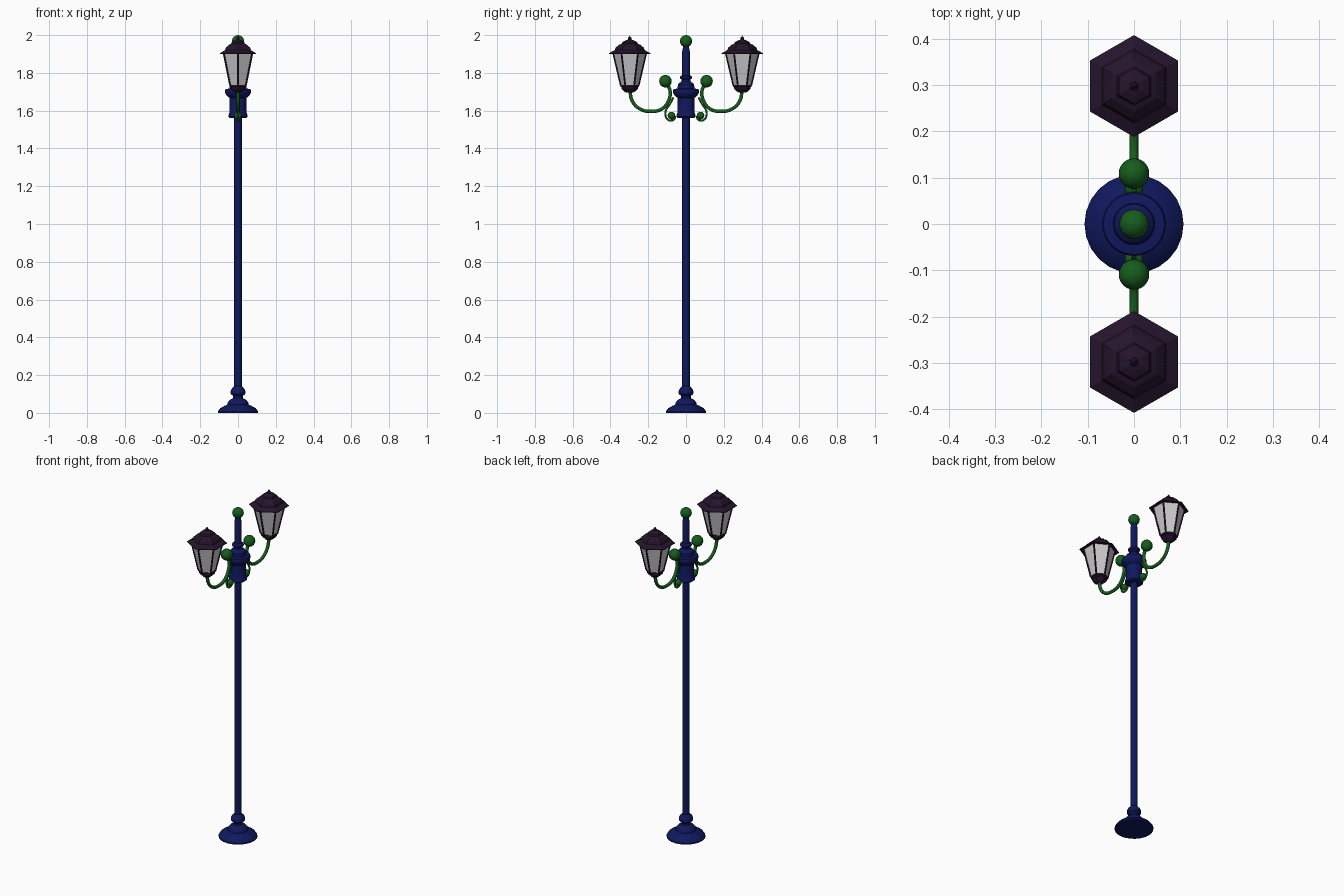
import bpy, bmesh, math

if "Cube" in bpy.data.objects:
    bpy.data.objects.remove(bpy.data.objects["Cube"])

def mat(name, rgb):
    m = bpy.data.materials.new(name)
    m.diffuse_color = (*rgb, 1)
    m.use_nodes = True
    m.node_tree.nodes["Principled BSDF"].inputs["Base Color"].default_value = m.diffuse_color
    return m

NAVY = mat("navy_paint", (0.005, 0.009, 0.11))
GREEN = mat("green_paint", (0.008, 0.11, 0.012))
DARK = mat("dark_metal", (0.018, 0.007, 0.025))

def smooth(ob, angle=35):
    bpy.ops.object.select_all(action='DESELECT')
    ob.select_set(True)
    bpy.context.view_layer.objects.active = ob
    bpy.ops.object.shade_smooth_by_angle(angle=math.radians(angle))

def lathe(name, profile, sides, y=0, material=None, soft=True):
    """Revolve (radius, z) points about the vertical axis; first vertex on +y."""
    bm = bmesh.new()
    rings = []
    for r, z in profile:
        if r == 0:
            rings.append([bm.verts.new((0, y, z))] * sides)
        else:
            rings.append([bm.verts.new((r * math.sin(2 * math.pi * i / sides),
                                        y + r * math.cos(2 * math.pi * i / sides), z))
                          for i in range(sides)])
    for a, b in zip(rings, rings[1:]):
        for i in range(sides):
            j = (i + 1) % sides
            quad = list(dict.fromkeys((a[i], a[j], b[j], b[i])))
            bm.faces.new(quad)
    for ring, (r, z) in ((rings[0], profile[0]), (rings[-1], profile[-1])):
        if r:
            bm.faces.new(ring)
    bmesh.ops.recalc_face_normals(bm, faces=bm.faces)
    me = bpy.data.meshes.new(name)
    bm.to_mesh(me)
    bm.free()
    ob = bpy.data.objects.new(name, me)
    bpy.context.collection.objects.link(ob)
    if material:
        me.materials.append(material)
    if soft:
        smooth(ob)
    return ob

def ball(name, y, z, r):
    bpy.ops.mesh.primitive_uv_sphere_add(segments=24, ring_count=12, radius=r, location=(0, y, z))
    ob = bpy.context.object
    ob.name = name
    ob.data.materials.append(GREEN)
    smooth(ob)

def tube(name, points, radius, material, straight=False):
    cu = bpy.data.curves.new(name, 'CURVE')
    cu.dimensions = '3D'
    cu.bevel_depth = radius
    cu.bevel_resolution = 1 if straight else 3
    cu.resolution_u = 6
    cu.use_fill_caps = True
    sp = cu.splines.new('BEZIER')
    sp.bezier_points.add(len(points) - 1)
    for bp, p in zip(sp.bezier_points, points):
        bp.co = p
        bp.handle_left_type = bp.handle_right_type = 'VECTOR' if straight else 'AUTO'
    cu.materials.append(material)
    ob = bpy.data.objects.new(name, cu)
    bpy.context.collection.objects.link(ob)
    bpy.ops.object.select_all(action='DESELECT')
    ob.select_set(True)
    bpy.context.view_layer.objects.active = ob
    bpy.ops.object.convert(target='MESH')
    smooth(bpy.context.object, 50)

# Post: foot, shaft, collar and upper spindle
lathe("foot", [(0.107, 0), (0.107, 0.008), (0.095, 0.024), (0.07, 0.038), (0.056, 0.044),
               (0.054, 0.056), (0.042, 0.07), (0.026, 0.078), (0.026, 0.09), (0.038, 0.1),
               (0.04, 0.112), (0.036, 0.124), (0.024, 0.138), (0.02, 0.142)], 24, material=NAVY)
lathe("post", [(0.02, 0.13), (0.02, 1.58)], 24, material=NAVY)
lathe("collar", [(0.02, 1.56), (0.044, 1.562), (0.051, 1.568), (0.05, 1.578), (0.045, 1.59),
                 (0.045, 1.668), (0.056, 1.676), (0.067, 1.69), (0.069, 1.705), (0.066, 1.714),
                 (0.045, 1.717), (0.043, 1.738), (0.034, 1.748), (0.023, 1.755), (0.023, 1.765),
                 (0.032, 1.771), (0.032, 1.781), (0.02, 1.788)], 24, material=NAVY)
lathe("spindle", [(0.02, 1.78), (0.02, 1.915), (0.017, 1.93), (0.015, 1.95)], 24, material=NAVY)
ball("top_ball", 0, 1.968, 0.032)

ARM = [(0.298, 1.71), (0.284, 1.65), (0.245, 1.61), (0.19, 1.596), (0.13, 1.608),
       (0.096, 1.645), (0.084, 1.70), (0.1, 1.745)]
SCROLL = [(0.066, 1.67), (0.088, 1.63), (0.107, 1.6), (0.108, 1.572), (0.092, 1.55),
          (0.07, 1.549), (0.058, 1.565), (0.068, 1.58)]
TOP, BOTTOM = (0.087, 1.905), (0.047, 1.733)    # glass radius and height
LY = 0.298

for s, side in ((1, "right"), (-1, "left")):
    # Bracket arm with scroll and ball ends
    tube(f"arm_{side}", [(0, s * y, z) for y, z in ARM], 0.0095, GREEN)
    tube(f"scroll_{side}", [(0, s * y, z) for y, z in SCROLL], 0.0055, GREEN)
    ball(f"arm_ball_{side}", s * 0.109, 1.756, 0.033)
    ball(f"scroll_ball_{side}", s * 0.077, 1.574, 0.02)

    # Hexagonal lantern
    y = s * LY
    lathe(f"lantern_glass_{side}", [BOTTOM, TOP], 6, y, soft=False)
    lathe(f"lantern_cup_{side}", [(0.016, 1.695), (0.03, 1.702), (0.044, 1.716), (0.044, 1.724),
                                  (0.05, 1.728), (0.05, 1.737)], 6, y, DARK, False)
    lathe(f"lantern_roof_{side}", [(0.086, 1.903), (0.11, 1.9), (0.11, 1.904), (0.08, 1.92),
                                   (0.074, 1.934), (0.056, 1.949), (0.042, 1.955), (0.038, 1.964),
                                   (0.022, 1.972), (0.01, 1.976), (0.01, 1.984), (0, 1.997)],
          6, y, DARK, False)
    for i in range(6):
        a = math.pi * i / 3
        tube(f"lantern_bar_{side}_{i}",
             [(r * math.sin(a), y + r * math.cos(a), z) for r, z in (BOTTOM, TOP)],
             0.0055, DARK, straight=True)
